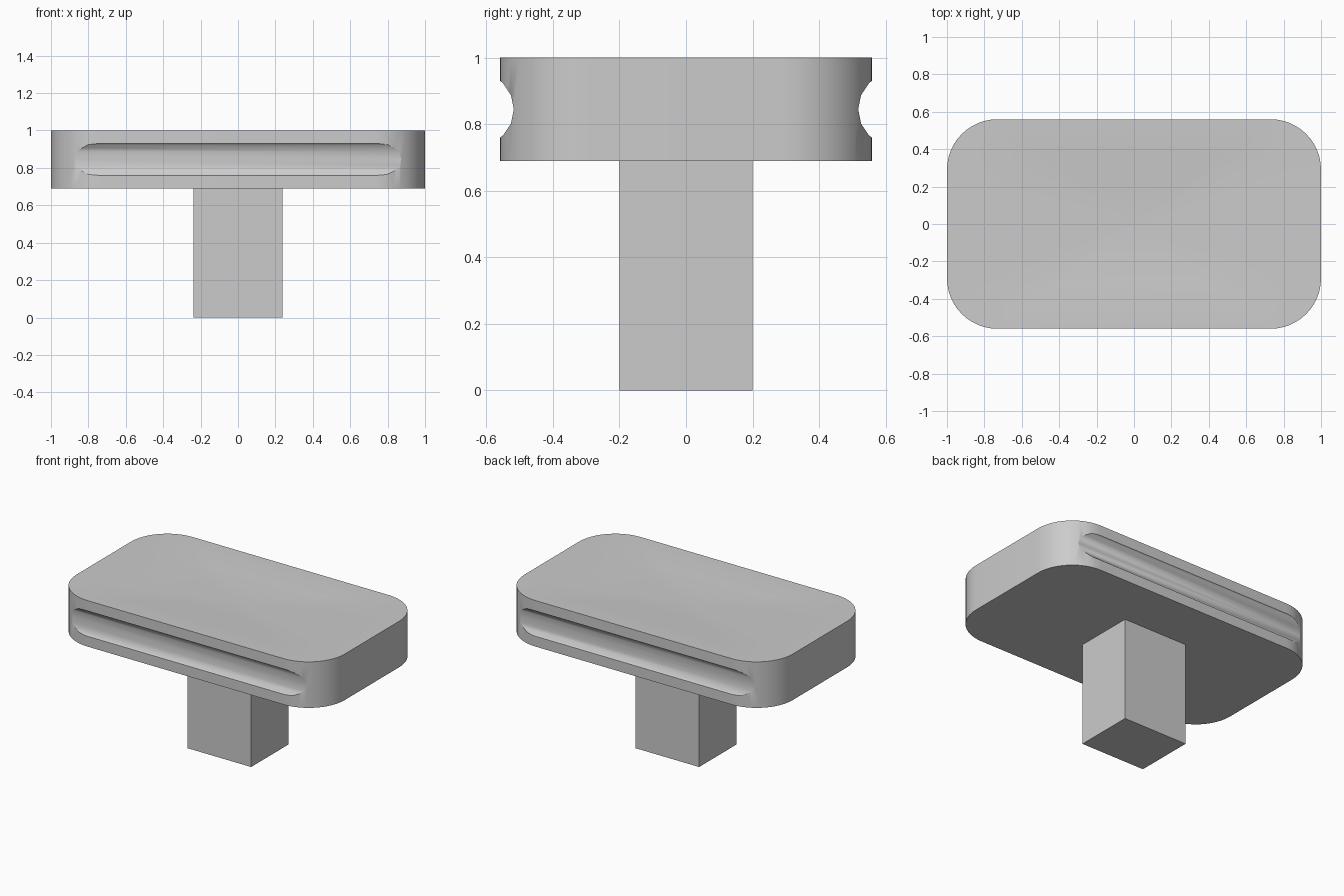
import bpy, bmesh, math

old = bpy.data.objects.get("Cube")
if old:
    bpy.data.objects.remove(old, do_unlink=True)

grey = bpy.data.materials.new("plain_grey")
grey.use_nodes = True
colour = (0.6, 0.6, 0.6, 1)
grey.diffuse_color = colour
grey.node_tree.nodes["Principled BSDF"].inputs["Base Color"].default_value = colour

HALF_X, HALF_Y, CORNER = 1.0, 0.56, 0.27
BOTTOM, TOP, DISH = 0.69, 1.0, 0.02


def rounded_outline(steps=12):
    """Counter-clockwise rounded rectangle."""
    points = []
    for i, (sx, sy) in enumerate([(1, 1), (-1, 1), (-1, -1), (1, -1)]):
        for k in range(steps + 1):
            a = (i + k / steps) * math.pi / 2
            points.append((sx * (HALF_X - CORNER) + CORNER * math.cos(a),
                           sy * (HALF_Y - CORNER) + CORNER * math.sin(a)))
    return points


# Seat slab: rounded block whose top is a very shallow dish
bm = bmesh.new()
outline = rounded_outline()
n = len(outline)
rings = [[bm.verts.new((x, y, BOTTOM)) for x, y in outline]]
RINGS = 10
for r in range(RINGS):
    t = 1 - r / RINGS
    z = TOP - DISH * (1 - t * t) ** 2
    rings.append([bm.verts.new((x * t, y * t, z)) for x, y in outline])
bm.faces.new(reversed(rings[0]))
for low, high in zip(rings, rings[1:]):
    for i in range(n):
        j = (i + 1) % n
        bm.faces.new((low[i], low[j], high[j], high[i]))
centre = bm.verts.new((0, 0, TOP - DISH))
for i in range(n):
    bm.faces.new((rings[-1][i], rings[-1][(i + 1) % n], centre))
mesh = bpy.data.meshes.new("seat_slab")
bm.to_mesh(mesh)
bm.free()
seat = bpy.data.objects.new("seat_slab", mesh)
bpy.context.collection.objects.link(seat)
seat.data.materials.append(grey)

# Long finger grooves in the front and back edges
for name, side in (("front", -1), ("back", 1)):
    bpy.ops.mesh.primitive_cylinder_add(vertices=16, radius=0.112, depth=2.4,
                                        location=(0, side * 0.63, 0.845),
                                        rotation=(0, math.pi / 2, 0))
    cutter = bpy.context.object
    cutter.name = name + "_groove_cutter"
    cutter.data.materials.append(grey)
    cutter.hide_render = True
    mod = seat.modifiers.new(name + "_groove", "BOOLEAN")
    mod.operation = "DIFFERENCE"
    mod.solver = "EXACT"
    mod.object = cutter
    bpy.ops.object.select_all(action="DESELECT")
    seat.select_set(True)
    bpy.context.view_layer.objects.active = seat
    bpy.ops.object.modifier_apply(modifier=mod.name)
    bpy.data.objects.remove(cutter, do_unlink=True)
bpy.ops.object.shade_smooth_by_angle(angle=math.radians(30))

# Square column
bpy.ops.mesh.primitive_cube_add(size=1, location=(0, 0, BOTTOM / 2))
column = bpy.context.object
column.name = "column"
column.scale = (0.476, 0.4, BOTTOM)
bpy.ops.object.transform_apply(location=False, rotation=False, scale=True)
column.data.materials.append(grey)
